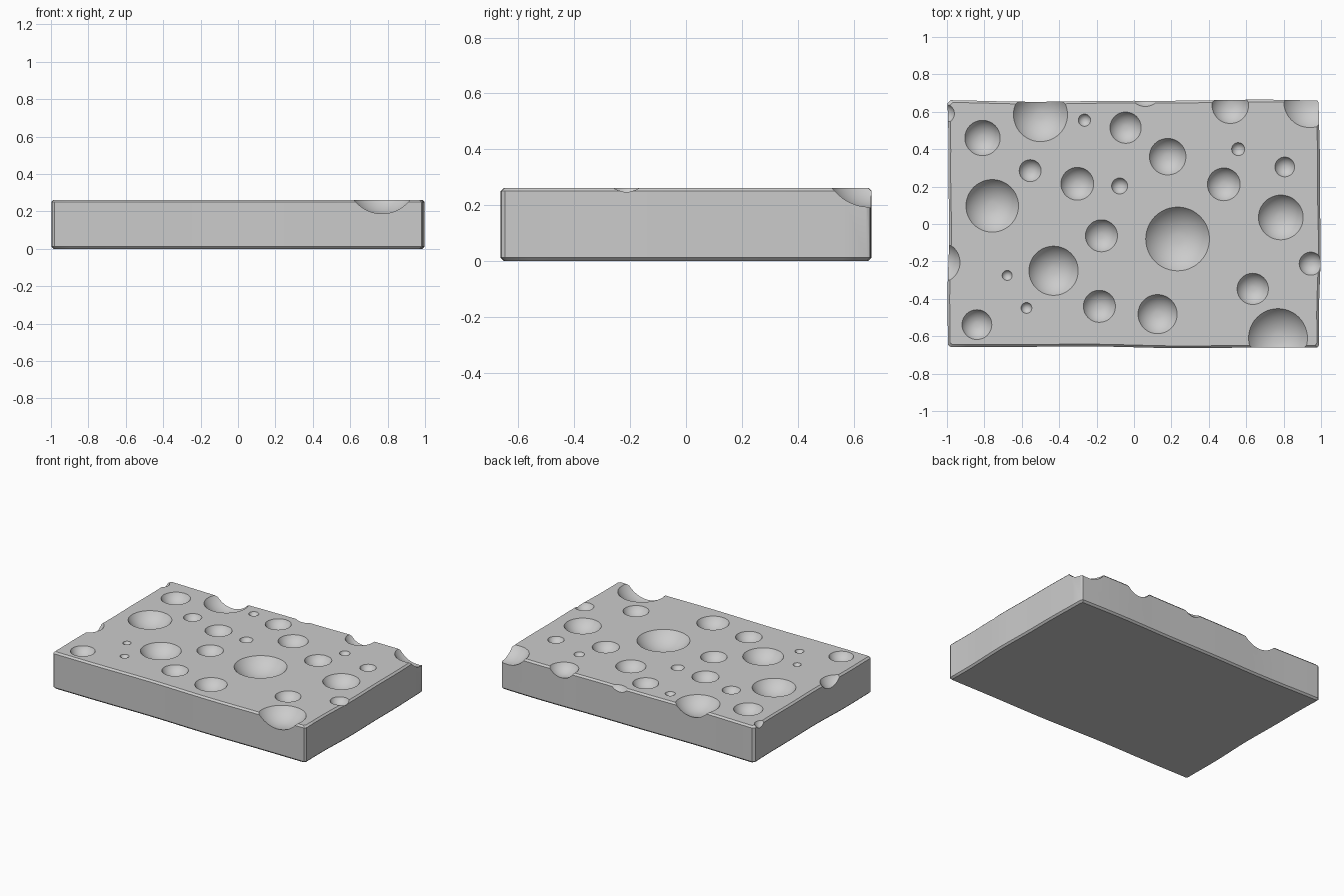
import bpy, bmesh, math

if "Cube" in bpy.data.objects:
    bpy.data.objects.remove(bpy.data.objects["Cube"])

HX, HY, H, B = 0.993, 0.659, 0.262, 0.012   # half sizes, height, chamfer


def wave(t, k):
    return 0.004 * math.sin(3.1 * t + k) + 0.002 * math.sin(7.3 * t + 2 * k)


def outline(inset):
    """Slightly wavy rectangle with chamfered corners, counter-clockwise."""
    pts = []
    hx, hy = HX - inset, HY - inset
    for k in range(4):
        along, out = (hx, hy) if k % 2 == 0 else (hy, hx)
        n = 24 if k % 2 == 0 else 16
        for i in range(n + 1):
            t = (along - B) * (2 * i / n - 1)
            d = out + wave(t / (along - B), k * 1.7)
            pts.append([(t, -d), (d, t), (-t, d), (-d, -t)][k])
    return pts


def skin(bm, rings):
    """Closed solid through a stack of rings, bottom to top."""
    rings = [[bm.verts.new(p) for p in ring] for ring in rings]
    for lo, hi in zip(rings, rings[1:]):
        n = len(lo)
        for i in range(n):
            j = (i + 1) % n
            bm.faces.new((lo[i], lo[j], hi[j], hi[i]))
    bm.faces.new(rings[0][::-1])
    bm.faces.new(rings[-1])


def make_object(name, bm):
    me = bpy.data.meshes.new(name)
    bm.to_mesh(me)
    bm.free()
    ob = bpy.data.objects.new(name, me)
    bpy.context.collection.objects.link(ob)
    return ob


# Slab: stacked outlines with chamfered top and bottom rims
bm = bmesh.new()
skin(bm, [[(x, y, z) for x, y in outline(inset)]
          for inset, z in ((B, 0), (0, B), (0, H - B), (B, H))])
slab = make_object("holed_slab", bm)

# Round dents: centre x, centre y, rim radius
dents = [
    (-.81, .46, .095), (-.50, .585, .145), (-.265, .555, .033),
    (-.045, .515, .084), (.06, .718, .09), (.515, .635, .098),
    (.94, .655, .14), (-1.012, .59, .052), (.18, .36, .098),
    (.557, .40, .035), (.806, .305, .053), (-.555, .285, .059),
    (-.303, .215, .088), (-.077, .203, .043), (.48, .212, .088),
    (-.758, .097, .141), (-.174, -.063, .086), (.233, -.08, .171),
    (.785, .035, .12), (.945, -.212, .062), (-.43, -.25, .132),
    (-.678, -.275, .027), (-1.04, -.205, .11), (-.575, -.449, .029),
    (-.185, -.44, .086), (.126, -.482, .105), (.635, -.347, .084),
    (-.84, -.538, .08), (.77, -.61, .158),
]
SEG, STEPS = 48, 8
bm = bmesh.new()
for x, y, r in dents:
    # Shallow ball cap, carried a little above the slab's top face
    depth = r * (0.72 - 1.3 * r)
    R = (r * r + depth * depth) / (2 * depth)
    cz = H + R - depth
    end = math.acos((R - depth * 1.15) / R)   # stops just above the top
    end = math.acos((cz - H - 0.15 * depth) / R)
    rings = []
    for s in range(1, STEPS + 1):
        a = end * s / STEPS
        rr, z = R * math.sin(a), cz - R * math.cos(a)
        rings.append([(x + rr * math.cos(2 * math.pi * i / SEG),
                       y + rr * math.sin(2 * math.pi * i / SEG), z)
                      for i in range(SEG)])
    skin(bm, rings)
cutter = make_object("dent_cutter", bm)
cutter.hide_render = True

# Carve the dents
mod = slab.modifiers.new("dents", 'BOOLEAN')
mod.operation = 'DIFFERENCE'
mod.solver = 'MANIFOLD'
mod.object = cutter
bpy.context.view_layer.update()
graph = bpy.context.evaluated_depsgraph_get()
carved = bpy.data.meshes.new_from_object(slab.evaluated_get(graph))
slab.modifiers.clear()
slab.data = carved

# Smooth dents, crisp rims
carved.shade_smooth()
carved.set_sharp_from_angle(angle=math.radians(28))
